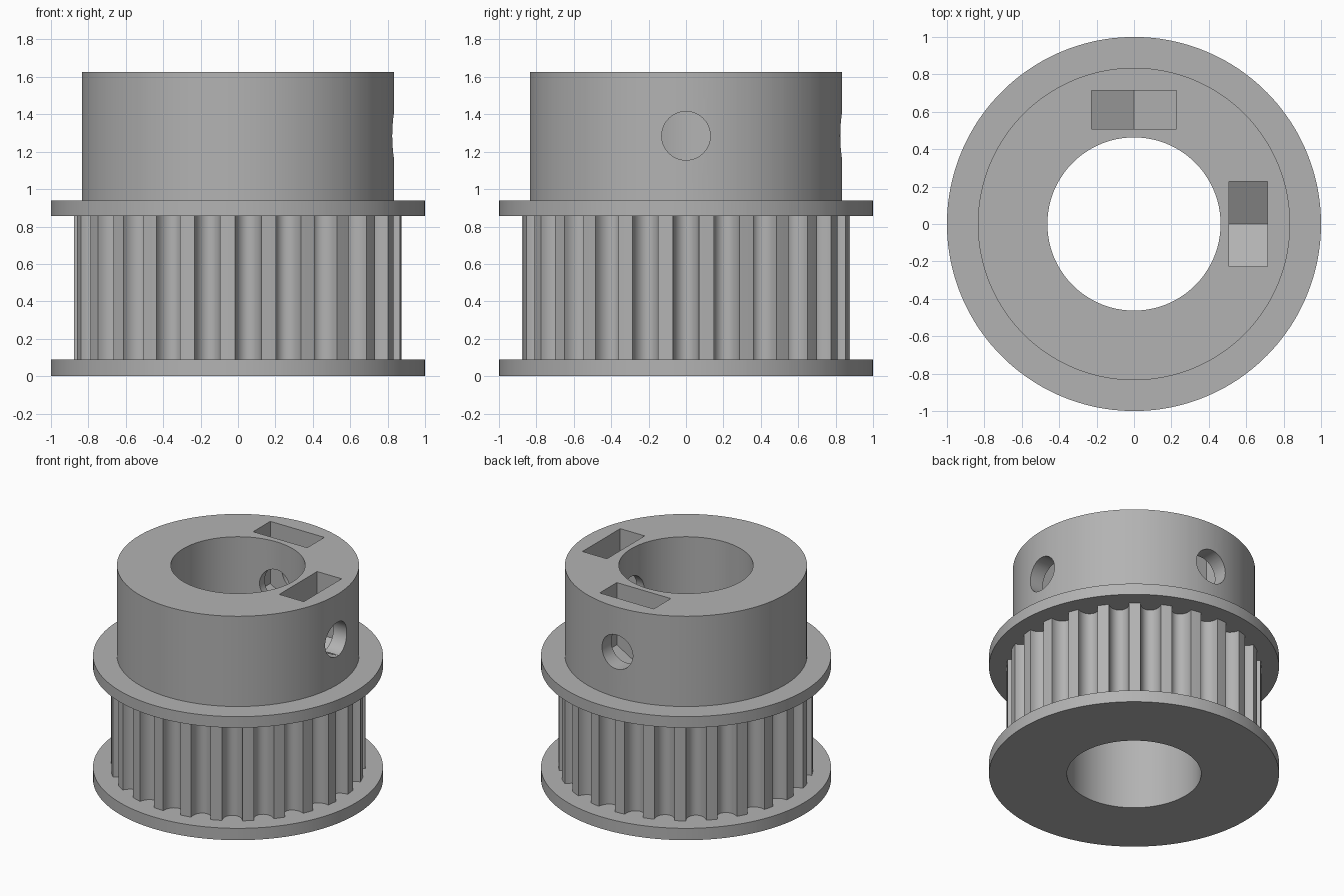
import bpy, bmesh
from math import cos, sin, pi, atan2, hypot
from mathutils import Matrix

if "Cube" in bpy.data.objects:
    bpy.data.objects.remove(bpy.data.objects["Cube"], do_unlink=True)

TEETH = 25
TIP_R, GROOVE_HALF, GROOVE_DEPTH = 0.878, 0.07, 0.088
FLANGE_R, HUB_R, BORE_R = 1.0, 0.835, 0.463
SCREW_Z, SCREW_R = 1.285, 0.13
NUT_HALF, NUT_IN, NUT_OUT = 0.2275, 0.507, 0.713

grey = bpy.data.materials.new("plain grey")
grey.use_nodes = True
colour = (0.45, 0.45, 0.45, 1)
grey.diffuse_color = colour
grey.node_tree.nodes["Principled BSDF"].inputs["Base Color"].default_value = colour


def finish(bm, name):
    bmesh.ops.recalc_face_normals(bm, faces=bm.faces)
    mesh = bpy.data.meshes.new(name)
    bm.to_mesh(mesh)
    bm.free()
    mesh.materials.append(grey)
    obj = bpy.data.objects.new(name, mesh)
    bpy.context.collection.objects.link(obj)
    return obj


def tooth_outline():
    """Polar outline (angle, radius): rounded grooves with lands between them."""
    pitch, steps = 2 * pi / TEETH, 12
    edge_x = (TIP_R ** 2 - GROOVE_HALF ** 2) ** 0.5
    groove = []
    for i in range(steps + 1):
        t = pi * i / steps
        x, y = edge_x - GROOVE_DEPTH * sin(t), -GROOVE_HALF * cos(t)
        groove.append((atan2(y, x), hypot(x, y)))
    groove.append((pitch / 2, TIP_R))
    return [(k * pitch + a, r) for k in range(TEETH) for a, r in groove]


def build_body():
    """One closed ring: flanges, toothed drum, hub and bore swept around z."""
    outline = tooth_outline()
    profile = [(BORE_R, 0), (FLANGE_R, 0), (FLANGE_R, 0.09), ("teeth", 0.09),
               ("teeth", 0.855), (FLANGE_R, 0.855), (FLANGE_R, 0.94),
               (HUB_R, 0.94), (HUB_R, 1.627), (BORE_R, 1.627)]
    bm = bmesh.new()
    rings = []
    for radius, z in profile:
        ring = []
        for a, tooth_r in outline:
            r = tooth_r if radius == "teeth" else radius
            ring.append(bm.verts.new((r * cos(a), r * sin(a), z)))
        rings.append(ring)
    for k, low in enumerate(rings):
        high = rings[(k + 1) % len(rings)]
        for i in range(len(outline)):
            j = (i + 1) % len(outline)
            bm.faces.new((low[i], low[j], high[j], high[i]))
    return finish(bm, "pulley_body")


def prism(name, section, start, end, turn):
    """Extrude a (y, z) section along x, then turn it about the axle."""
    bm = bmesh.new()
    face = bm.faces.new([bm.verts.new((start, y, z)) for y, z in section])
    moved = bmesh.ops.extrude_face_region(bm, geom=[face])["geom"]
    verts = [v for v in moved if isinstance(v, bmesh.types.BMVert)]
    bmesh.ops.translate(bm, verts=verts, vec=(end - start, 0, 0))
    bm.transform(Matrix.Rotation(turn, 4, "Z"))
    obj = finish(bm, name)
    obj.hide_render = True
    return obj


def cut(target, cutter):
    mod = target.modifiers.new("cut", "BOOLEAN")
    mod.operation, mod.solver, mod.object = "DIFFERENCE", "EXACT", cutter
    bpy.context.view_layer.objects.active = target
    bpy.ops.object.modifier_apply(modifier=mod.name)
    bpy.data.objects.remove(cutter, do_unlink=True)


body = build_body()

# Nut slots with a pointed floor, and round set-screw holes, a quarter turn apart
hole = [(SCREW_R * cos(2 * pi * i / 48), SCREW_Z + SCREW_R * sin(2 * pi * i / 48))
        for i in range(48)]
tip = NUT_HALF / cos(pi / 6)
slot = [(-NUT_HALF, 1.8), (-NUT_HALF, SCREW_Z - tip / 2), (0, SCREW_Z - tip),
        (NUT_HALF, SCREW_Z - tip / 2), (NUT_HALF, 1.8)]
for turn in (0, pi / 2):
    cut(body, prism("nut_slot_cutter", slot, NUT_IN, NUT_OUT, turn))
    cut(body, prism("screw_hole_cutter", hole, 0.25, 1.1, turn))

# Smooth round walls with crisp rims
bpy.ops.object.select_all(action="DESELECT")
body.select_set(True)
bpy.context.view_layer.objects.active = body
bpy.ops.object.shade_smooth_by_angle(angle=pi / 6)
